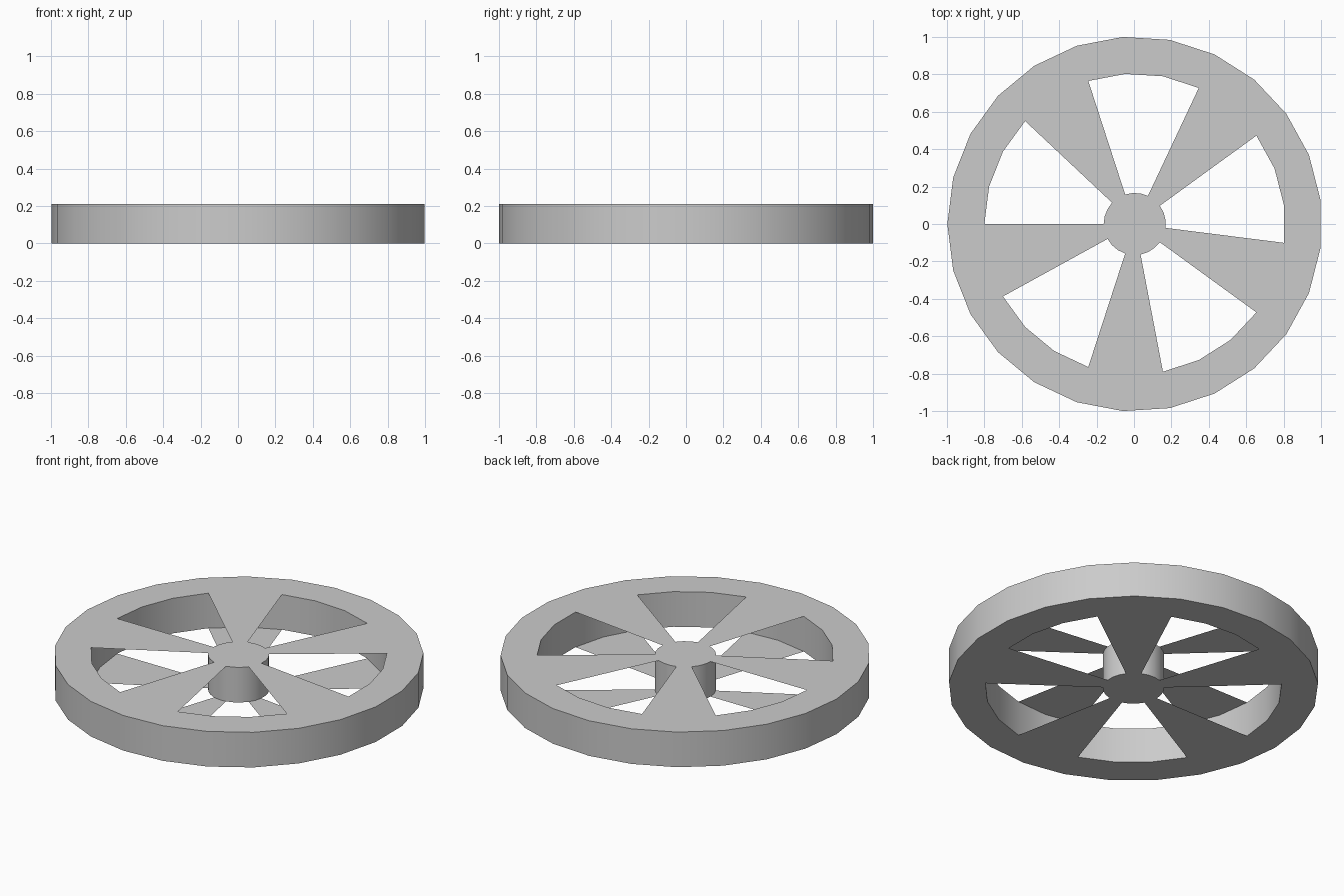
import bpy, bmesh, math

if "Cube" in bpy.data.objects:
    bpy.data.objects.remove(bpy.data.objects["Cube"], do_unlink=True)

SIDES = 25
HEIGHT = 0.21
OUTER, INNER, HUB = 1.002, 0.804, 0.166
SHIFT_X = 0.004

grey = bpy.data.materials.new("plain grey")
grey.use_nodes = True
colour = (0.6, 0.6, 0.6, 1)
grey.diffuse_color = colour
grey.node_tree.nodes["Principled BSDF"].inputs["Base Color"].default_value = colour


def ring(bm, radius, z):
    verts = []
    for i in range(SIDES):
        a = math.pi - math.tau * i / SIDES
        verts.append(bm.verts.new((SHIFT_X + radius * math.cos(a), radius * math.sin(a), z)))
    return verts


def wall(bm, low, high, outward=True):
    for i in range(SIDES):
        j = (i + 1) % SIDES
        face = [low[i], high[i], high[j], low[j]]
        bm.faces.new(face if outward else face[::-1])


def plate(bm, a, b, up, keep):
    # Flat quads between two rings, only on the kept segments
    for i in range(SIDES):
        j = (i + 1) % SIDES
        if keep(i):
            face = [a[i], b[i], b[j], a[j]]
            bm.faces.new(face[::-1] if up else face)


def finish(bm, name):
    # Clockwise rings: bring the plate normals in line with their height
    for f in bm.faces:
        f.normal_update()
        c = f.calc_center_median()
        if abs(f.normal.z) > 0.5 and (f.normal.z > 0) != (c.z > HEIGHT / 2):
            f.normal_flip()
    mesh = bpy.data.meshes.new(name)
    bm.to_mesh(mesh)
    bm.free()
    mesh.materials.append(grey)
    obj = bpy.data.objects.new(name, mesh)
    bpy.context.collection.objects.link(obj)
    bpy.ops.object.select_all(action="DESELECT")
    obj.select_set(True)
    bpy.context.view_layer.objects.active = obj
    bpy.ops.object.shade_smooth_by_angle(angle=math.radians(30))


# Rim: outer and inner walls closed by flat bands
bm = bmesh.new()
out_low, out_high = ring(bm, OUTER, 0), ring(bm, OUTER, HEIGHT)
in_low, in_high = ring(bm, INNER, 0), ring(bm, INNER, HEIGHT)
wall(bm, out_low, out_high)
wall(bm, in_low, in_high, outward=False)
plate(bm, out_low, in_low, False, lambda i: True)
plate(bm, out_high, in_high, True, lambda i: True)
finish(bm, "rim")

# Hub: closed cylinder
bm = bmesh.new()
low, high = ring(bm, HUB, 0), ring(bm, HUB, HEIGHT)
wall(bm, low, high)
bm.faces.new(low)
bm.faces.new(high)
finish(bm, "hub")

# Spokes: open-sided wedge sheets, two segments in every five
for name, z in (("lower_spokes", 0), ("upper_spokes", HEIGHT)):
    bm = bmesh.new()
    plate(bm, ring(bm, INNER, z), ring(bm, HUB, z), z > 0, lambda i: i % 5 > 2)
    bmesh.ops.delete(bm, geom=[v for v in bm.verts if not v.link_faces], context="VERTS")
    finish(bm, name)
